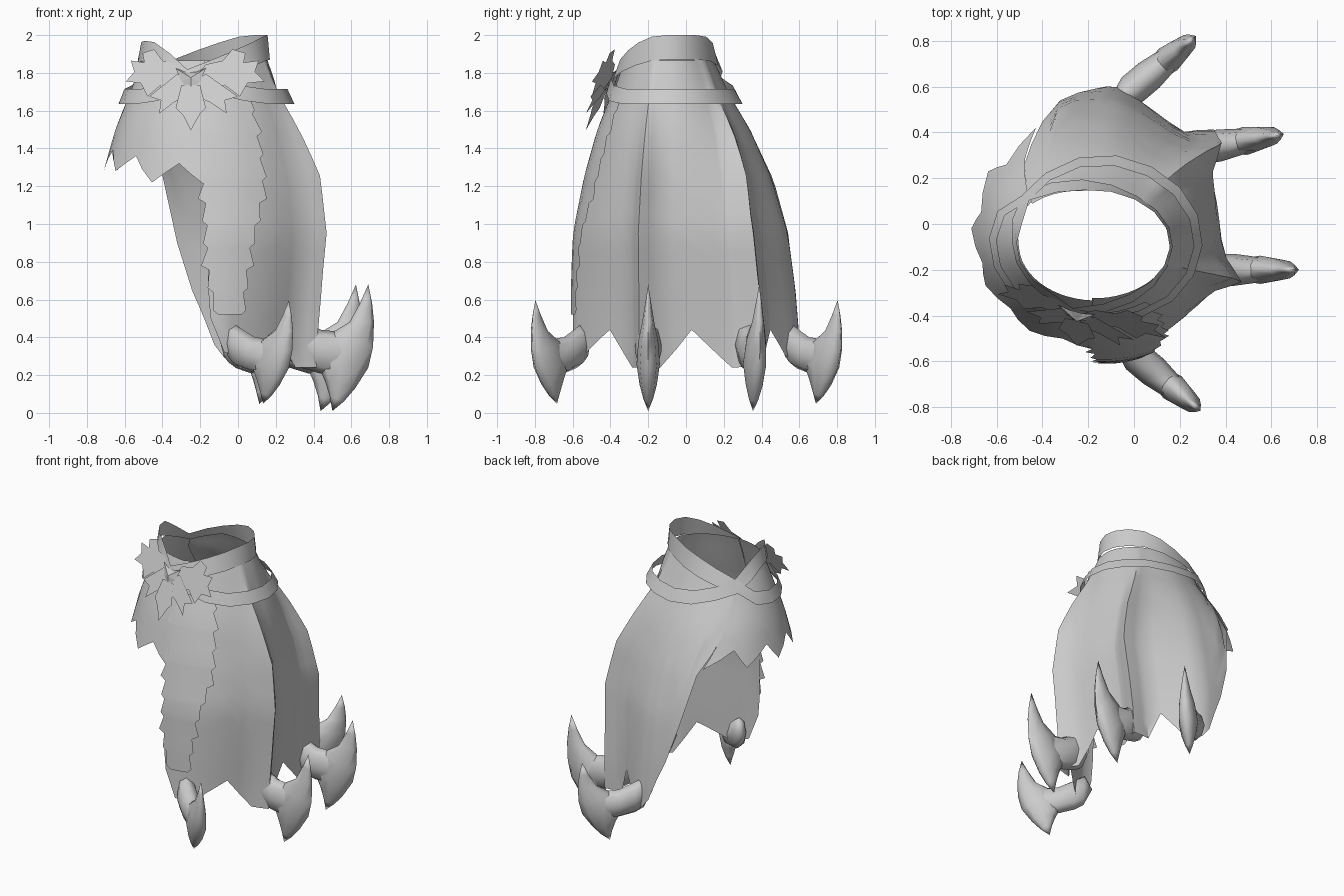
import bpy, bmesh, math
from mathutils import Vector

if "Cube" in bpy.data.objects:
    bpy.data.objects.remove(bpy.data.objects["Cube"])

cloth = bpy.data.materials.new("grey_cloth")
cloth.diffuse_color = (0.6, 0.6, 0.6, 1)
cloth.use_nodes = True
cloth.node_tree.nodes["Principled BSDF"].inputs["Base Color"].default_value = cloth.diffuse_color


def lerp_table(table, t):
    """Linear lookup in rows of (key, value...), keys ascending."""
    if t <= table[0][0]:
        return table[0][1:]
    for a, b in zip(table, table[1:]):
        if t <= b[0]:
            f = (t - a[0]) / (b[0] - a[0])
            return tuple(p + (q - p) * f for p, q in zip(a[1:], b[1:]))
    return table[-1][1:]


def add_object(name, verts, faces, angle=40):
    me = bpy.data.meshes.new(name)
    me.from_pydata([tuple(v) for v in verts], [], faces)
    bm = bmesh.new()
    bm.from_mesh(me)
    bmesh.ops.remove_doubles(bm, verts=bm.verts, dist=0.0005)
    bmesh.ops.recalc_face_normals(bm, faces=bm.faces)
    bm.to_mesh(me)
    bm.free()
    me.materials.append(cloth)
    ob = bpy.data.objects.new(name, me)
    bpy.context.collection.objects.link(ob)
    if angle:
        bpy.ops.object.select_all(action='DESELECT')
        ob.select_set(True)
        bpy.context.view_layer.objects.active = ob
        bpy.ops.object.shade_smooth_by_angle(angle=math.radians(angle))
    return ob


def sheet(name, rows, closed=False):
    n = len(rows[0])
    verts = [p for r in rows for p in r]
    faces = []
    for i in range(len(rows) - 1):
        for j in range(n if closed else n - 1):
            k = (j + 1) % n
            faces.append((i * n + j, i * n + k, (i + 1) * n + k, (i + 1) * n + j))
    return add_object(name, verts, faces)


# Body of the skirt as stacked ellipses: height, centre x, centre y, radius x, radius y
BODY = [(0.2, -.10, 0, .47, .60), (0.4, -.11, 0, .49, .60), (0.65, -.13, -.01, .54, .59),
        (0.95, -.13, -.025, .57, .565), (1.25, -.15, -.04, .56, .49), (1.5, -.16, -.06, .48, .40),
        (1.7, -.17, -.08, .39, .30), (1.8, -.167, -.085, .355, .265), (1.9, -.165, -.09, .312, .22)]


def on_body(deg, z, off=0.0, scale=1.0):
    cx, cy, rx, ry = lerp_table(BODY, z)
    a = math.radians(deg)
    # fuller cloth at the back left, beside the opening
    scale *= 1 + lerp_table([(95, 0), (114, .1), (130, .07), (170, 0)], deg)[0] * \
        lerp_table([(.4, 0), (.9, .6), (1.2, 1), (1.5, .5), (1.75, 0)], z)[0]
    return Vector((cx + (rx * scale + off) * math.cos(a), cy + (ry * scale + off) * math.sin(a), z))


def pleated(u, z):
    """Ribs stand out; the panels between them flatten towards a chord."""
    rib3 = lerp_table([(0.3, 36), (1.0, 37), (1.8, 50)], z)[0]
    deg = lerp_table([(-21, -21), (40, rib3), (84, 84)], u)[0] if -21 < u < 84 else u
    ribs = (-86, -21, rib3, 84)
    flat = lerp_table([(0.4, 1.0), (1.3, 1.0), (1.8, .1)], z)[0]
    bump = lerp_table([(.3, .17), (.7, .13), (1.3, .12), (1.8, .02)], z)[0]
    near = min(abs(deg - r) for r in ribs[1:3])
    p = on_body(deg, z, scale=1 + bump * max(0, 1 - near / 9))
    c = lerp_table(BODY, z)
    for (a, b), amount in zip(zip(ribs, ribs[1:]), (.55, .9, 1.0)):
        if a < deg < b:
            half = math.radians(b - a) / 2
            off = math.radians(deg) - math.radians(a + b) / 2
            k = 1 + (math.cos(half) / math.cos(off) - 1) * amount * flat
            p.x, p.y = c[0] + (p.x - c[0]) * k, c[1] + (p.y - c[1]) * k
    return p


def waist(deg):
    """Top rim, dipping where the belts cross at the back left."""
    return 1.865 - 0.08 * max(0, 1 - abs(deg - 140) / 40)


# Long skirt, open on the left, with a scalloped hem
HEM = [(-93, .50), (-86, .32), (-74, .30), (-47, .44), (-29, .24), (-13, .24), (5, .44),
       (29, .24), (48, .25), (57, .44), (72, .30), (86, .29), (92, .36), (102, .65),
       (109, .90), (114, 1.25), (130, 1.50), (140, 1.72)]
angles = sorted({-93, -86, -80, -74, -65, -56, -47, -38, -29, -25, -21, -17, -13, -4, 5, 15, 22, 29,
                 31, 35.5, 40, 44.5, 48, 57, 64, 72, 79, 86, 92, 97, 102, 109, 114, 122, 130, 140})
rows = []
for i in range(17):
    row = []
    for d in angles:
        hem = lerp_table(HEM, d)[0]
        row.append(pleated(d, waist(d) + (hem - waist(d)) * i / 16))
    rows.append(row)
sheet("long_skirt", rows)

# Short drape over the left hip, with a zigzag hem of five teeth
rows = []
for i in range(9):
    row = []
    for j in range(21):
        f = j / 20
        hem = lerp_table([(0, 1.29), (.6, 1.28), (.8, 1.22), (1, 1.2)], f)[0]
        hem += (1 - abs(1 - (j % 4) / 2)) * 0.11
        top = waist(139 + f * 129)
        z = top + (hem - top) * i / 8
        start = lerp_table([(1.25, 115), (1.5, 129), (1.75, 139)], z)[0]
        row.append(on_body(start + f * (268 - start), z, 0.01))
    rows.append(row)
sheet("short_drape", rows)

# Front strip with ragged sawtooth edges on both sides
rows = []
TEETH = 10
for i in range(TEETH * 2 + 1):
    step = (i // 2) + (0.8 if i % 2 else 0)
    z = 1.7 - (1.7 - 0.52) * step / TEETH
    left = lerp_table([(0.5, -88), (0.8, -93), (1.8, -93)], z)[0]
    right = lerp_table([(0.5, -75), (0.9, -70), (1.2, -61), (1.8, -56)], z)[0]
    jag = (2.5 + 1.5 * (i % 3 == 0)) if i % 2 else 0
    rows.append([on_body(left - jag + (right + jag - left + jag) * k / 4, z, 0.01) for k in range(5)])
sheet("ragged_front_strip", rows)


# Two crossed belts, each high on one side and low on the other
def belt(name, high_right):
    lower, upper = [], []
    for d in [-105 + 245 * j / 12 for j in range(12)] + [140 + 115 * j / 6 for j in range(6)]:
        on_right = d < 140
        u = (d + 105) / 245 if on_right else (d - 140) / 115
        s = min(1, 1.1 * math.sin(math.pi * u))
        if on_right == high_right:
            rise, half = (0.16 if on_right else 0.14) * s, 0.045 + (0.02 if on_right else .01) * s
            off = 0.035 - (0.025 if on_right else 0) * s
        else:
            s = min(1, 1.5 * s)
            rise, half, off = -0.10 * s, 0.04, 0.035 + 0.012 * s
        z = 1.775 + rise
        lower.append(on_body(d, z - half, off))
        upper.append(on_body(d, z + half, off))
    sheet(name, [lower, upper], closed=True)


belt("belt_high_right", True)
belt("belt_high_left", False)


# Horned hem tips, lofted with oval sections: (inner point, outer point, half width)
CRESCENT = [((.36, .68), (.36, .68), 0), ((.315, .58), (.38, .58), .016), ((.26, .48), (.39, .48), .032),
            ((.16, .42), (.385, .35), .052), ((.08, .28), (.36, .24), .062), ((.13, .17), (.29, .13), .046),
            ((.155, .09), (.23, .06), .026), ((.17, .01), (.17, .01), 0)]
ARM = [((-.12, .42), (-.12, .42), 0), ((-.07, .54), (-.06, .28), .045), ((0, .50), (0, .24), .07),
       ((.11, .44), (.10, .21), .07), ((.20, .43), (.19, .19), .058), ((.31, .44), (.30, .24), .025)]


def loft(name, stations, base, heading, size, tall, lift):
    out = Vector((math.cos(heading), math.sin(heading), 0))
    side = Vector((-out.y, out.x, 0))
    verts, faces = [], []
    n = 8
    for a, b, w in stations:
        pa, pb = (base + out * p[0] * size + Vector((0, 0, lift + p[1] * tall)) for p in (a, b))
        for k in range(n):
            t = 2 * math.pi * k / n
            verts.append((pa + pb) / 2 + (pa - pb) / 2 * math.cos(t) + side * w * math.sin(t))
    for i in range(len(stations) - 1):
        for k in range(n):
            m = (k + 1) % n
            faces.append((n * i + k, n * i + m, n * i + n + m, n * i + n + k))
    add_object(name, verts, faces, angle=80)


HORNS = [("front", (.01, -.58), -40, .94, .82, .04), ("right_front", (.33, -.2), 0, 1, 1, 0),
         ("right_back", (.27, .325), 10, 1, 1, 0), ("back", (-.01, .585), 40, .94, .82, .04)]
for label, (bx, by), deg, size, tall, lift in HORNS:
    for part, stations in (("horn", CRESCENT), ("horn_root", ARM)):
        loft(label + "_" + part, stations, Vector((bx, by, 0)), math.radians(deg), size, tall, lift)


# Flower clasp: flat petals on a tilted plane at the front
def on_clasp(u, v, lift=0.0):
    return Vector((-.25 + u, -.375 - .26 * u + .45 * v - lift, 1.775 + v))


def petal(name, pts, lift, s=1.0):
    add_object(name, [on_clasp(s * u, v, lift) for u, v in pts], [tuple(range(len(pts)))], angle=0)


WING = [(.02, .0), (.08, .07), (.17, .09), (.22, .15), (.29, .13), (.28, .08), (.36, .09),
        (.34, .03), (.39, -.02), (.30, -.03), (.26, -.10), (.18, -.04), (.08, -.06)]
SIDE_PETAL = [(.0, -.03), (.05, -.11), (.10, -.13), (.19, -.19), (.18, -.12), (.25, -.10), (.15, -.03), (.08, .02)]
DROP_PETAL = [(-.05, -.04), (-.08, -.16), (-.04, -.20), (0, -.28), (.05, -.19), (.08, -.16), (.05, -.04)]
for s, label in ((1, "right"), (-.88, "left")):
    petal(label + "_clasp_wing", WING, 0.012, s)
    petal(label + "_clasp_petal", SIDE_PETAL, 0.02, s)
petal("lower_clasp_petal", DROP_PETAL, 0.03)

# Faceted stone in the middle of the clasp
rim = [(-.08, .05), (-.03, .03), (.03, .03), (.08, .05), (.05, -.02), (0, -.07), (-.05, -.02)]
verts = [on_clasp(u, v, .022) for u, v in rim] + [on_clasp(0, 0, .05)]
add_object("clasp_stone", verts, [(i, (i + 1) % 7, 7) for i in range(7)], angle=0)
